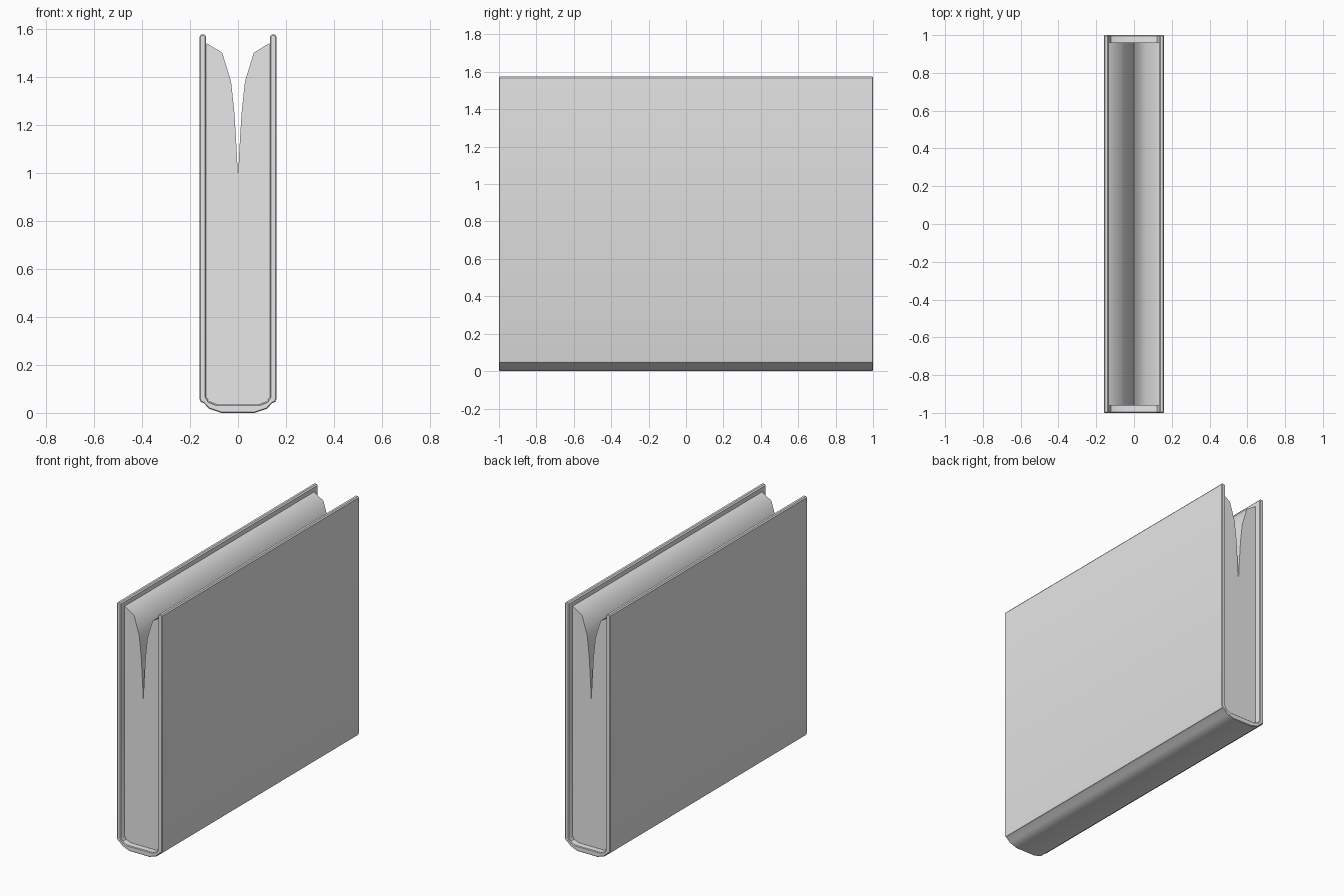
import bpy, bmesh, math

if "Cube" in bpy.data.objects:
    bpy.data.objects.remove(bpy.data.objects["Cube"])

grey = bpy.data.materials.new("plain_grey")
grey.diffuse_color = (0.8, 0.8, 0.8, 1)
grey.use_nodes = True
grey.node_tree.nodes["Principled BSDF"].inputs["Base Color"].default_value = grey.diffuse_color


def mirrored(half):
    """Close a right-hand outline with its mirror image, skipping points on the axis."""
    return half + [(-x, z) for x, z in reversed(half) if x > 0]


def extrude_outline(name, outline, half_len, smooth_deg, chamfer=0.0):
    """Extrude an x/z outline along y, with an optional chamfer round both ends."""
    bm = bmesh.new()
    face = bm.faces.new([bm.verts.new((x, -half_len, z)) for x, z in outline])
    out = bmesh.ops.extrude_face_region(bm, geom=[face], use_keep_orig=True)
    moved = [v for v in out["geom"] if isinstance(v, bmesh.types.BMVert)]
    bmesh.ops.translate(bm, verts=moved, vec=(0, 2 * half_len, 0))
    bmesh.ops.recalc_face_normals(bm, faces=bm.faces[:])
    if chamfer:
        rim = [e for e in bm.edges
               if abs(e.verts[0].co.y - e.verts[1].co.y) < 1e-5]
        bmesh.ops.bevel(bm, geom=rim, offset=chamfer, segments=1,
                        affect='EDGES', clamp_overlap=True)
        bmesh.ops.recalc_face_normals(bm, faces=bm.faces[:])
    mesh = bpy.data.meshes.new(name)
    bm.to_mesh(mesh)
    bm.free()
    mesh.materials.append(grey)
    mesh.shade_smooth()
    mesh.set_sharp_from_angle(angle=math.radians(smooth_deg))
    obj = bpy.data.objects.new(name, mesh)
    bpy.context.collection.objects.link(obj)
    return obj


# Cover: boards, hinge grooves and rounded spine in one bent sheet
outer = [(0.07, 0.0), (0.12, 0.017), (0.144, 0.042), (0.155, 0.045),
         (0.16, 0.058), (0.16, 1.567), (0.154, 1.575)]
inner = [(0.14, 1.575), (0.133, 1.567), (0.133, 0.066), (0.122, 0.047),
         (0.09, 0.034)]
cover = outer + inner + [(-x, z) for x, z in reversed(inner)] \
    + [(-x, z) for x, z in reversed(outer)]
extrude_outline("cover", cover, 1.0, 35, chamfer=0.004)

# Pages: block fanned open by a deep groove along the fore edge
pages = [(0.0, 0.98), (0.006, 1.1), (0.015, 1.25), (0.029, 1.38),
         (0.066, 1.5), (0.132, 1.54), (0.132, 0.066), (0.121, 0.048),
         (0.089, 0.035)]
extrude_outline("pages", mirrored(pages), 0.96, 50)
